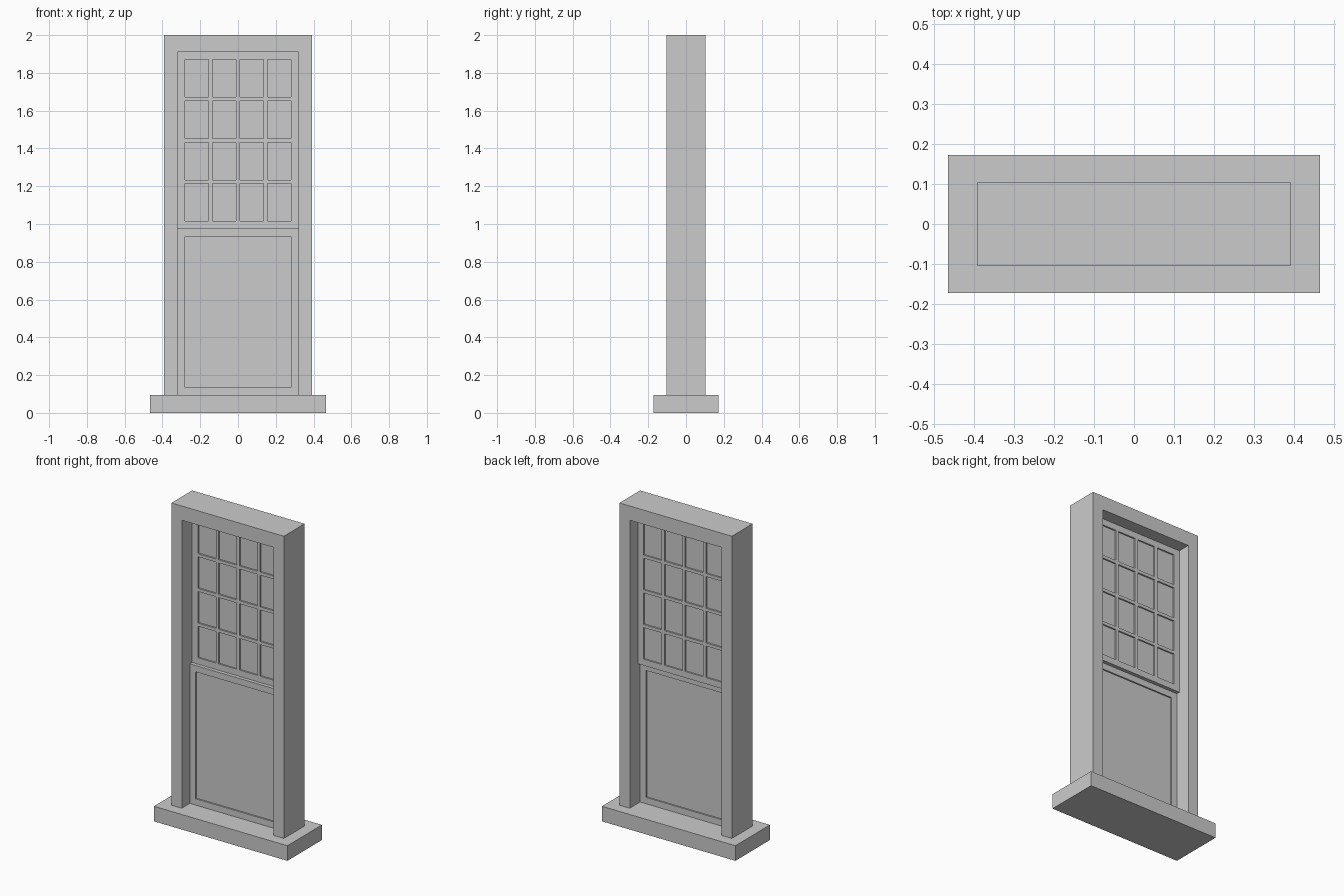
import bpy, bmesh

if "Cube" in bpy.data.objects:
    bpy.data.objects.remove(bpy.data.objects["Cube"])


def panel(name, xs, zs, y0, y1, is_hole):
    """Flat lattice over the xs/zs lines, leaving out hole cells, given depth y0..y1."""
    bm = bmesh.new()
    grid = [[bm.verts.new((x, y0, z)) for z in zs] for x in xs]
    for i in range(len(xs) - 1):
        for j in range(len(zs) - 1):
            if not is_hole(i, j):
                bm.faces.new((grid[i][j], grid[i + 1][j],
                              grid[i + 1][j + 1], grid[i][j + 1]))
    ext = bmesh.ops.extrude_face_region(bm, geom=bm.faces[:], use_keep_orig=True)
    moved = [g for g in ext["geom"] if isinstance(g, bmesh.types.BMVert)]
    bmesh.ops.translate(bm, verts=moved, vec=(0, y1 - y0, 0))
    bmesh.ops.recalc_face_normals(bm, faces=bm.faces[:])
    mesh = bpy.data.meshes.new(name)
    bm.to_mesh(mesh)
    bm.free()
    obj = bpy.data.objects.new(name, mesh)
    bpy.context.collection.objects.link(obj)
    return obj


def bars(lo, hi, rail, count, muntin):
    """Line positions: rail, pane, muntin, pane, ..., rail."""
    pane = (hi - lo - 2 * rail - (count - 1) * muntin) / count
    lines = [lo]
    for k in range(count):
        start = lo + rail + k * (pane + muntin)
        lines += [start, start + pane]
    return lines + [hi]


def solid(i, j):
    return False


def sash(name, z0, z1, y0, y1, cols, rows):
    """Sash lattice with one thin glass sheet in its middle plane."""
    xs = bars(-HALF, HALF, RAIL, cols, MUNTIN)
    zs = bars(z0, z1, RAIL, rows, MUNTIN)
    panel(name, xs, zs, y0, y1, lambda i, j: i % 2 == 1 and j % 2 == 1)
    mid, inset = (y0 + y1) / 2, RAIL - 0.004
    panel(name + "_glass", [-HALF + inset, HALF - inset],
          [z0 + inset, z1 - inset], mid - 0.002, mid + 0.002, solid)


HALF = 0.32       # half width of the opening
RAIL = 0.04       # sash rails and stiles
MUNTIN = 0.02     # bars between panes
SILL, MEET, HEAD = 0.095, 0.975, 1.91

# Sill block
panel("sill", [-0.465, 0.465], [0, SILL], -0.172, 0.172, solid)

# Outer frame: two jambs and a head around the opening
panel("window_frame", [-0.392, -HALF, HALF, 0.392], [SILL, HEAD, 2.0],
      -0.103, 0.103, lambda i, j: i == 1 and j == 0)

# Sliding sashes: single-pane lower in front, 4 x 4 upper behind
sash("lower_sash", SILL, MEET, -0.023, 0.0, 1, 1)
sash("upper_sash", MEET, HEAD, 0.0, 0.023, 4, 4)
